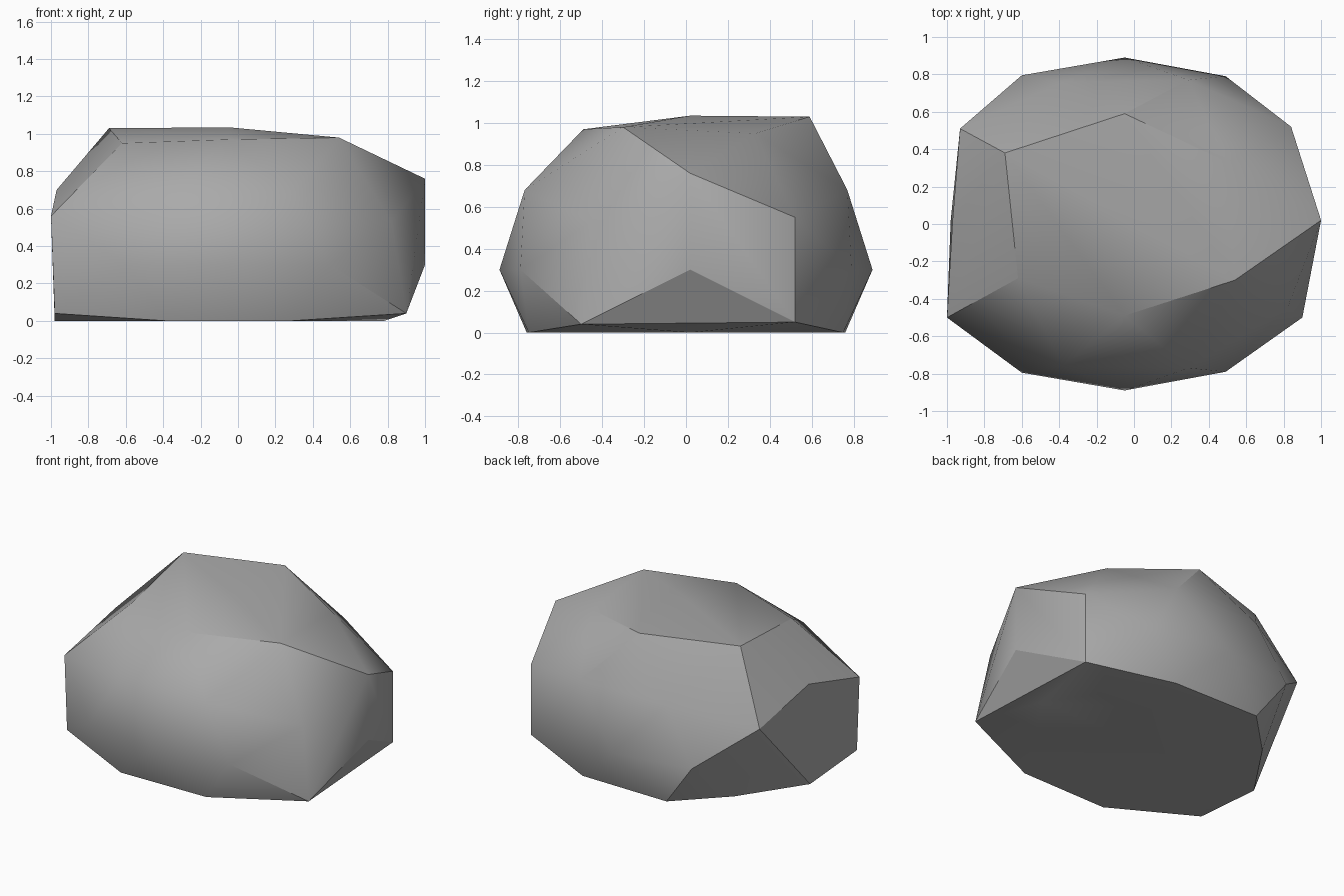
import bpy
import bmesh
import math

# Remove the default object
default_object = bpy.data.objects.get("Cube")
if default_object:
    bpy.data.objects.remove(default_object, do_unlink=True)


def make_material(name, color):
    """Create one flat colour."""
    material = bpy.data.materials.new(name)
    material.use_nodes = True
    material.diffuse_color = color
    shader = material.node_tree.nodes["Principled BSDF"]
    shader.inputs["Base Color"].default_value = color
    shader.inputs["Roughness"].default_value = 0.9
    return material


def mirrored(height, outline):
    """Corners repeated on the front and the back at one height."""
    return [(x, side * y, height) for x, y in outline for side in (-1, 1)]


# Rings of corners shared by the front and the back of the boulder
foot_ring = mirrored(0, [(.28, .75), (-.38, .76)])
belly_ring = mirrored(.3, [(.49, .79), (-.05, .89), (-.6, .795)])
shoulder_ring = mirrored(.68, [(.29, .77), (-.38, .76)])

# Chipped left end: two upright faces meeting at a vertical edge
left_chip = [(1, .02, .76), (1, .02, .3), (.78, .02, 0),
             (.82, -.45, .53), (.9, -.5, .04),
             (.84, .52, .55), (.84, .52, .05)]

# Broken right end: one steep face with a bevel above it
right_break = [(-.97, .02, .7), (-.98, .02, 0),
               (-1, -.5, .56), (-.98, -.5, .04),
               (-.93, .51, .56), (-.69, .45, 0)]

# Gently sloping crown
crown = [(-.69, .38, 1.03), (-.62, -.29, .95), (-.05, .59, 1.03),
         (.54, -.3, .98), (-.05, -.49, .97), (.5, .33, .95),
         (-.05, .02, 1.035)]

# Wrap all the corners in one solid skin
mesh = bpy.data.meshes.new("boulder")
bm = bmesh.new()
for corner in (foot_ring + belly_ring + shoulder_ring
               + left_chip + right_break + crown):
    bm.verts.new(corner)
hull = bmesh.ops.convex_hull(bm, input=list(bm.verts))
loose = {item for item in hull["geom_interior"] + hull["geom_unused"]
         if isinstance(item, bmesh.types.BMVert)}
bmesh.ops.delete(bm, geom=list(loose), context="VERTS")

# Merge triangles lying in one plane, such as the flat underside
bmesh.ops.dissolve_limit(bm, angle_limit=math.radians(2),
                         verts=list(bm.verts), edges=list(bm.edges))
bmesh.ops.recalc_face_normals(bm, faces=list(bm.faces))
bm.to_mesh(mesh)
bm.free()

# Place the boulder, with soft facets and sharp broken edges
boulder = bpy.data.objects.new("boulder", mesh)
bpy.context.collection.objects.link(boulder)
mesh.materials.append(make_material("stone grey", (.4, .4, .4, 1)))
bpy.ops.object.select_all(action="DESELECT")
boulder.select_set(True)
bpy.context.view_layer.objects.active = boulder
bpy.ops.object.shade_smooth_by_angle(angle=math.radians(30))
